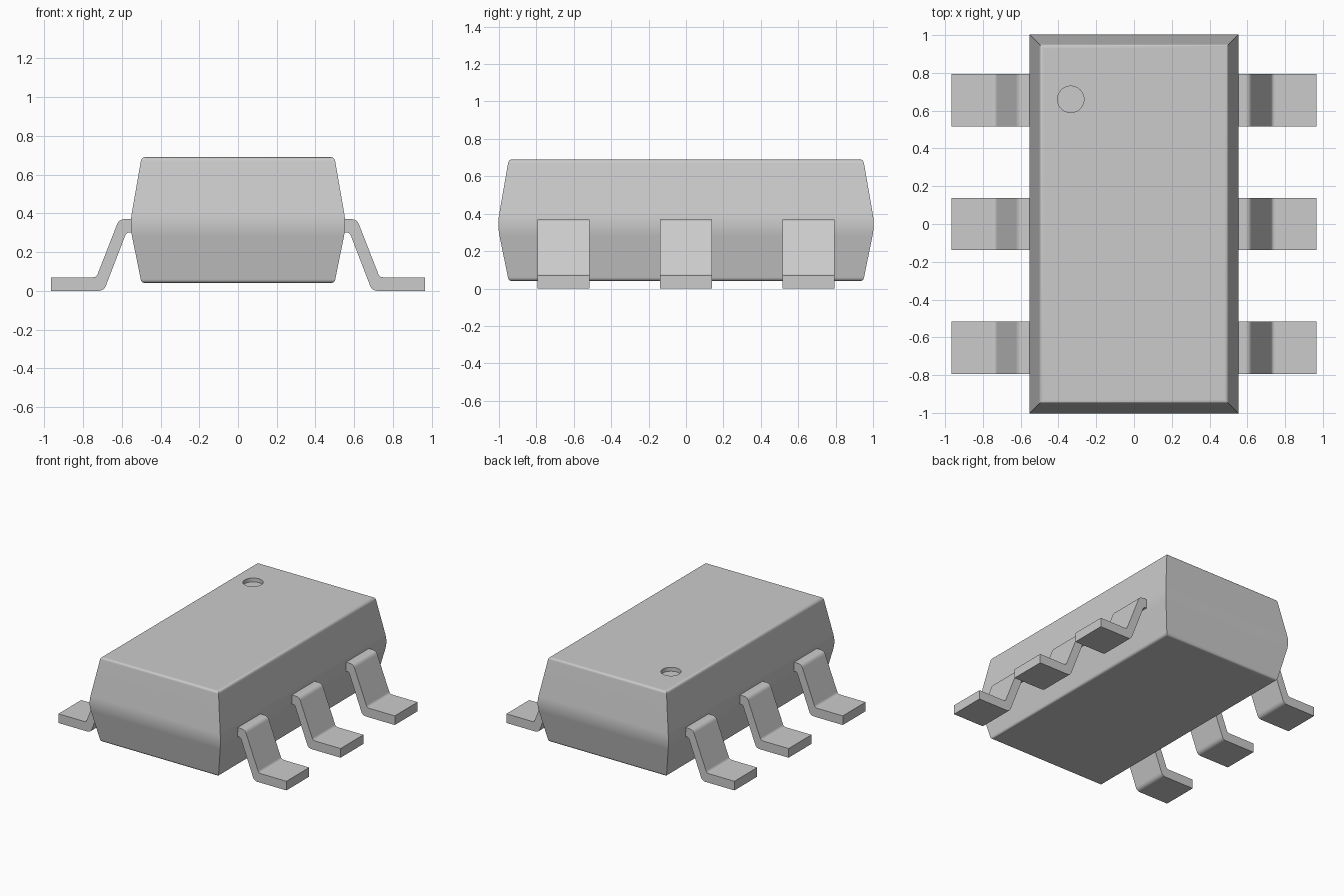
import bpy
import bmesh
from mathutils import Vector

cube = bpy.data.objects.get("Cube")
if cube:
    bpy.data.objects.remove(cube, do_unlink=True)

grey = bpy.data.materials.new("light grey")
grey.use_nodes = True
colour = (0.6, 0.6, 0.6, 1)
grey.diffuse_color = colour
grey.node_tree.nodes["Principled BSDF"].inputs["Base Color"].default_value = colour


def rounded(points, segments=5):
    """Round each (u, v, cut) corner, where cut is the distance trimmed from it."""
    out = []
    for i, (u, v, cut) in enumerate(points):
        p = Vector((u, v))
        if not cut:
            out.append(p)
            continue
        a = p + (Vector(points[i - 1][:2]) - p).normalized() * cut
        b = p + (Vector(points[(i + 1) % len(points)][:2]) - p).normalized() * cut
        for k in range(segments + 1):
            t = k / segments
            out.append(a * (1 - t) ** 2 + p * 2 * t * (1 - t) + b * t ** 2)
    return out


def make_object(name, bm):
    bmesh.ops.recalc_face_normals(bm, faces=bm.faces)
    mesh = bpy.data.meshes.new(name)
    bm.to_mesh(mesh)
    bm.free()
    mesh.materials.append(grey)
    obj = bpy.data.objects.new(name, mesh)
    bpy.context.collection.objects.link(obj)
    return obj


def activate(obj):
    bpy.ops.object.select_all(action="DESELECT")
    obj.select_set(True)
    bpy.context.view_layer.objects.active = obj


def smooth(obj):
    activate(obj)
    bpy.ops.object.shade_smooth_by_angle()
    obj.modifiers.new("even normals", "WEIGHTED_NORMAL").keep_sharp = True


def bridge(bm, rings):
    """Skin neighbouring rings and cap both ends."""
    for low, high in zip(rings, rings[1:]):
        for i in range(len(low)):
            j = (i + 1) % len(low)
            bm.faces.new((low[i], low[j], high[j], high[i]))
    bm.faces.new(rings[0])
    bm.faces.new(rings[-1])


# Package body: rectangular rings following a tapered, rounded side profile
profile = rounded([(0.3, 0.04, 0), (0.055, 0.04, 0.02), (-0.006, 0.34, 0.06),
                   (0.055, 0.69, 0.02), (0.3, 0.69, 0)])[1:-1]
bm = bmesh.new()
rings = []
for inset, z in profile:
    x, y = 0.553 - inset, 1.003 - inset
    rings.append([bm.verts.new((sx * x, sy * y, z))
                  for sx, sy in ((-1, -1), (1, -1), (1, 1), (-1, 1))])
bridge(bm, rings)
body = make_object("package_body", bm)

# Round dimple marking the first pin
bpy.ops.mesh.primitive_cylinder_add(vertices=40, radius=0.07, depth=0.1,
                                    location=(-0.335, 0.66, 0.71))
cutter = bpy.context.object
cutter.name = "dimple_cutter"
cutter.hide_render = True
cutter.data.materials.append(grey)
cut = body.modifiers.new("dimple", "BOOLEAN")
cut.operation = "DIFFERENCE"
cut.object = cutter
activate(body)
bpy.ops.object.modifier_apply(modifier=cut.name)
bpy.data.objects.remove(cutter, do_unlink=True)
smooth(body)

# Bent leads: one side profile extruded across the lead width
lead_profile = rounded([(0.5, 0.37, 0), (0.614, 0.37, 0.028), (0.731, 0.07, 0.018),
                        (0.965, 0.07, 0), (0.965, 0, 0), (0.692, 0, 0.028),
                        (0.576, 0.302, 0.018), (0.5, 0.302, 0)])
for side, sign in (("left", 1), ("right", -1)):
    for place, centre in (("front", -0.655), ("middle", 0), ("back", 0.655)):
        bm = bmesh.new()
        bridge(bm, [[bm.verts.new((sign * x, centre + dy, z)) for x, z in lead_profile]
                    for dy in (-0.138, 0.138)])
        smooth(make_object(f"{side}_{place}_lead", bm))
